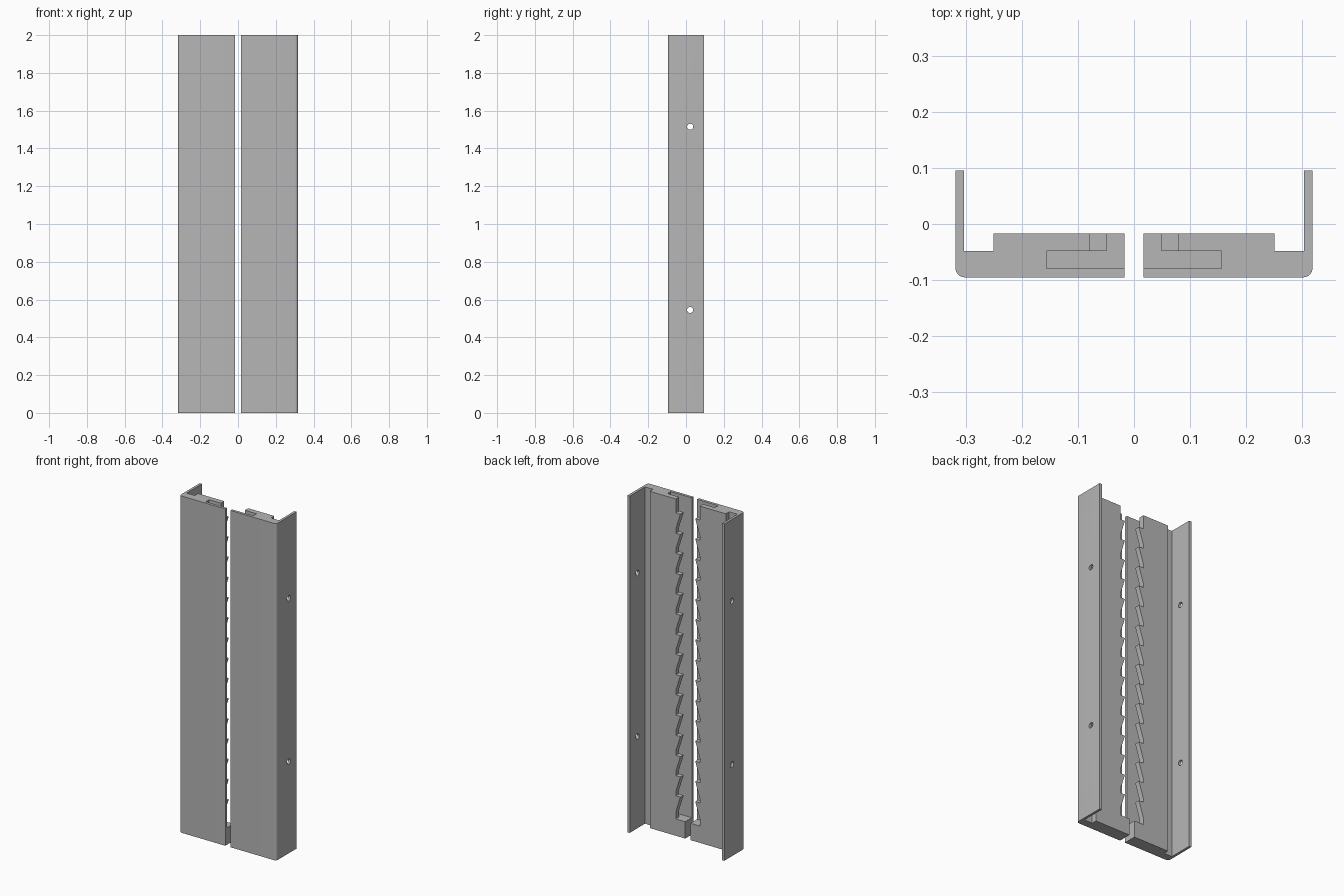
import bpy, bmesh, math
from mathutils import Vector

cube = bpy.data.objects.get("Cube")
if cube:
    bpy.data.objects.remove(cube, do_unlink=True)

# Main dimensions
HEIGHT = 2.0
OUTER, INNER = 0.318, 0.017          # plate edges in x
FRONT, BACK = -0.095, 0.095          # depth limits
POCKET_Y = (-0.079, -0.048)          # slot behind the front wall
LIP_BACK = -0.017
FLOOR = 0.10                         # closed bottom end of the slot
TOOTH_IN, TOOTH_OUT = 0.049, 0.079   # tooth tip and root in x
PITCH, TEETH, FIRST = 0.12, 15, 1.917

grey = bpy.data.materials.new("plain grey")
grey.use_nodes = True
colour = (0.47, 0.47, 0.47, 1.0)
grey.diffuse_color = colour
grey.node_tree.nodes["Principled BSDF"].inputs["Base Color"].default_value = colour


def prism(name, points, offset):
    """Extrude a closed outline of 3D points along offset."""
    bm = bmesh.new()
    face = bm.faces.new([bm.verts.new(p) for p in points])
    top = bmesh.ops.extrude_face_region(bm, geom=[face])
    moved = [v for v in top["geom"] if isinstance(v, bmesh.types.BMVert)]
    bmesh.ops.translate(bm, verts=moved, vec=Vector(offset))
    bmesh.ops.recalc_face_normals(bm, faces=bm.faces)
    mesh = bpy.data.meshes.new(name)
    bm.to_mesh(mesh)
    bm.free()
    obj = bpy.data.objects.new(name, mesh)
    bpy.context.scene.collection.objects.link(obj)
    return obj


def cut(obj, cutter):
    """Subtract the cutter, bake the result and discard the cutter."""
    cutter.hide_render = True
    mod = obj.modifiers.new("cut", "BOOLEAN")
    mod.operation, mod.solver, mod.object = "DIFFERENCE", "EXACT", cutter
    graph = bpy.context.evaluated_depsgraph_get()
    mesh = bpy.data.meshes.new_from_object(obj.evaluated_get(graph))
    obj.modifiers.clear()
    obj.data = mesh
    bpy.data.objects.remove(cutter, do_unlink=True)


def build_rail(name, side):
    # Angle profile: front plate, thick inner block, groove and side flange
    r = 0.016
    corner = [(OUTER - r + r * math.sin(a), FRONT + r - r * math.cos(a))
              for a in (math.pi / 2 * i / 8 for i in range(9))]
    profile = [(INNER, FRONT)] + corner + [
        (OUTER, BACK), (0.303, BACK), (0.303, POCKET_Y[1]),
        (0.25, POCKET_Y[1]), (0.25, LIP_BACK), (INNER, LIP_BACK)]
    rail = prism(name, [(side * x, y, 0) for x, y in profile], (0, 0, HEIGHT))

    # Wide slot, open at the top and the inner edge
    slot = [(-0.01, POCKET_Y[0]), (0.156, POCKET_Y[0]),
            (0.156, POCKET_Y[1]), (-0.01, POCKET_Y[1])]
    cut(rail, prism("slot_cutter", [(side * x, y, FLOOR) for x, y in slot],
                    (0, 0, HEIGHT)))

    # Saw-toothed edge on the back lip: flat on top, sloping underneath
    saw = [(-0.01, FLOOR), (-0.01, HEIGHT + 0.1), (TOOTH_OUT, HEIGHT + 0.1)]
    for i in range(TEETH):
        z = FIRST - i * PITCH
        saw += [(TOOTH_OUT, z), (TOOTH_IN, z), (TOOTH_OUT, z - 0.095)]
    saw.append((TOOTH_OUT, FLOOR))
    cut(rail, prism("tooth_cutter", [(side * x, -0.06, z) for x, z in saw],
                    (0, 0.1, 0)))

    # Two screw holes through the flange
    for z in (0.545, 1.515):
        ring = [(side * 0.28, 0.022 + 0.016 * math.cos(a), z + 0.016 * math.sin(a))
                for a in (math.tau * i / 24 for i in range(24))]
        cut(rail, prism("hole_cutter", ring, (side * 0.06, 0, 0)))

    rail.data.materials.clear()
    rail.data.materials.append(grey)
    for poly in rail.data.polygons:
        poly.material_index = 0
    bpy.ops.object.select_all(action="DESELECT")
    rail.select_set(True)
    bpy.context.view_layer.objects.active = rail
    bpy.ops.object.shade_smooth_by_angle(angle=math.radians(30))


build_rail("left_toothed_rail", 1)
build_rail("right_toothed_rail", -1)
